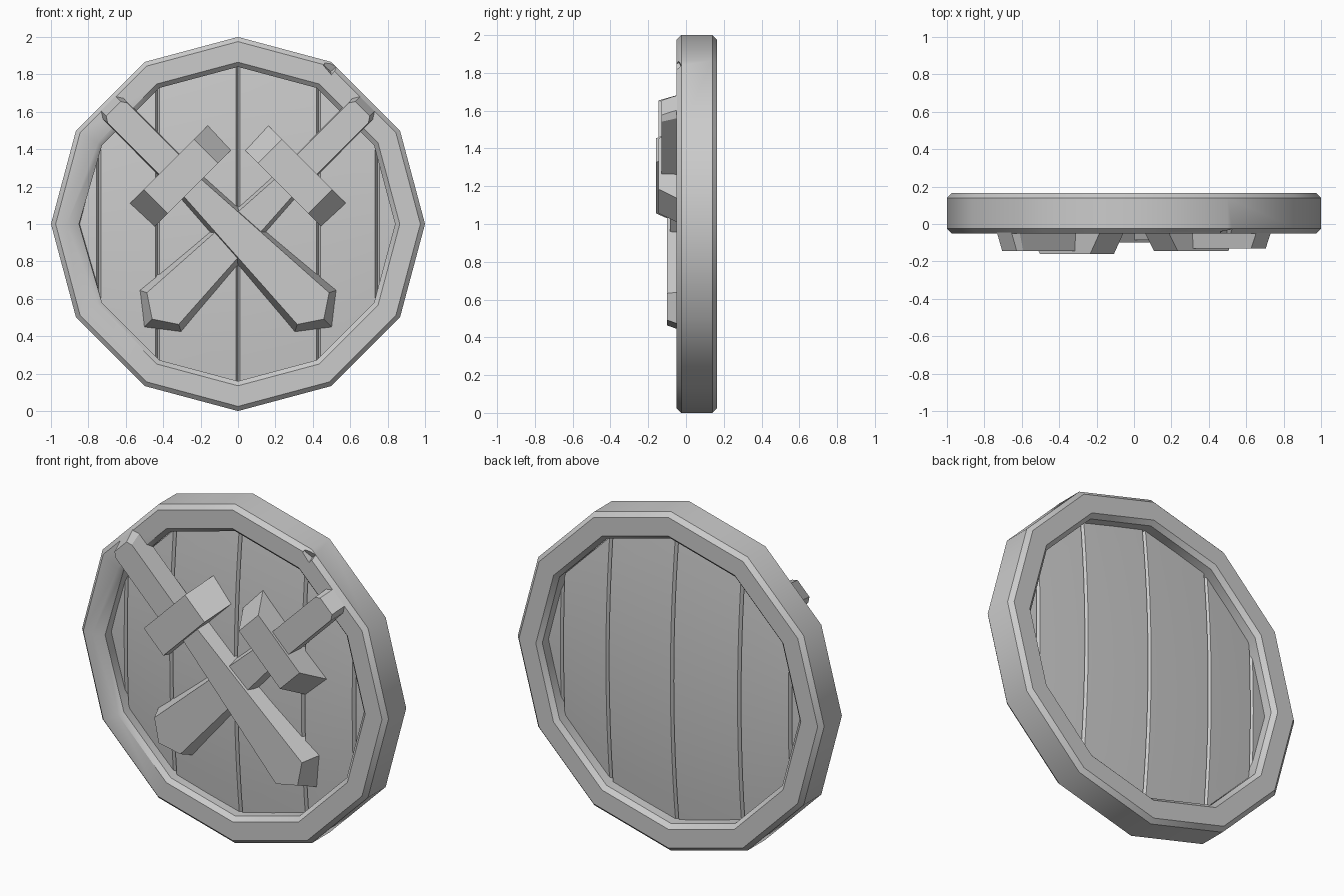
import bpy, bmesh, math
from mathutils import Vector

if "Cube" in bpy.data.objects:
    bpy.data.objects.remove(bpy.data.objects["Cube"])

grey = bpy.data.materials.new("plain_grey")
grey.use_nodes = True
grey.diffuse_color = (0.6, 0.6, 0.6, 1)
grey.node_tree.nodes["Principled BSDF"].inputs["Base Color"].default_value = (0.6, 0.6, 0.6, 1)


def finish(name, bm, smooth=0):
    bmesh.ops.remove_doubles(bm, verts=bm.verts, dist=0.0005)
    bmesh.ops.recalc_face_normals(bm, faces=bm.faces)
    mesh = bpy.data.meshes.new(name)
    bm.to_mesh(mesh)
    bm.free()
    mesh.materials.append(grey)
    obj = bpy.data.objects.new(name, mesh)
    bpy.context.collection.objects.link(obj)
    if smooth:
        bpy.ops.object.select_all(action='DESELECT')
        obj.select_set(True)
        bpy.context.view_layer.objects.active = obj
        bpy.ops.object.shade_smooth_by_angle(angle=math.radians(smooth))
    return obj


# Twelve-sided rim: chamfered section (radius, y) swept round
SIDES = 12
section = [(0.975, -0.05), (1.0, -0.025), (1.0, 0.14), (0.975, 0.165),
           (0.865, 0.165), (0.84, 0.14), (0.84, -0.025), (0.865, -0.05)]
bm = bmesh.new()
rings = []
for i in range(SIDES):
    a = i * math.tau / SIDES
    rings.append([bm.verts.new((r * math.cos(a), y, 1 + r * math.sin(a))) for r, y in section])
for i in range(SIDES):
    p, q = rings[i], rings[(i + 1) % SIDES]
    for j in range(len(section)):
        k = (j + 1) % len(section)
        bm.faces.new((p[j], p[k], q[k], q[j]))
# worn dent on the inner edge
rings[6][7].co.x = -0.915
rings[6][6].co.x = -0.85
rim = finish("rim", bm, 35)

# Small nick in the rim's front edge
bm = bmesh.new()
bmesh.ops.create_cube(bm, size=0.06)
nick = finish("nick_cutter", bm)
nick.location = (0.5, -0.06, 1.84)
nick.rotation_euler = (0.6, 0.7, 0.5)
nick.hide_render = True
nick.hide_set(True)
cut = rim.modifiers.new("nick", 'BOOLEAN')
cut.object = nick
cut.solver = 'EXACT'


# Planks: slices of a lens-shaped board, split at the rim corners
R = 0.86
GROOVE = 0.011
cuts = [R * math.cos(i * math.tau / SIDES) for i in range(6, -1, -1)]


def half_height(x, i):
    t = (x - cuts[i]) / (cuts[i + 1] - cuts[i])
    z0, z1 = (math.sqrt(max(0, R * R - c * c)) for c in cuts[i:i + 2])
    return z0 + (z1 - z0) * t


def plank(i):
    bm = bmesh.new()
    x0, x1 = cuts[i], cuts[i + 1]
    xs = [x0, x0 + GROOVE, (x0 + x1) / 2, x1 - GROOVE, x1]
    rows = 12
    grids = []
    for side in (-1, 1):
        grid = []
        for c, x in enumerate(xs):
            h = half_height(x, i)
            col = []
            for r in range(rows + 1):
                z = h * (2 * r / rows - 1)
                bulge = 0.025 + 0.05 * max(0, 1 - (x * x + z * z) / R ** 2)
                if c in (0, 4):
                    bulge -= 0.018
                col.append(bm.verts.new((x, 0.055 + side * bulge, 1 + z)))
            grid.append(col)
        for c in range(4):
            for r in range(rows):
                bm.faces.new((grid[c][r], grid[c + 1][r], grid[c + 1][r + 1], grid[c][r + 1]))
        grids.append(grid)
    f, b = grids
    for c in range(4):
        for r in (0, rows):
            bm.faces.new((f[c][r], f[c + 1][r], b[c + 1][r], b[c][r]))
    for c in (0, 4):
        for r in range(rows):
            bm.faces.new((f[c][r], f[c][r + 1], b[c][r + 1], b[c][r]))
    bmesh.ops.dissolve_degenerate(bm, dist=0.0005, edges=bm.edges)
    finish(f"plank_{i + 1}", bm, 25)


for i in range(6):
    plank(i)


# Swords: tapered blocks placed along (u) and across (v) a diagonal line
def block(name, side, centre, back, front, y_back, y_front):
    along = Vector((-side, 0, -1)).normalized()
    across = Vector((-side, 0, 1)).normalized()
    bm = bmesh.new()
    loops = [[bm.verts.new(Vector(centre) + along * u + across * v + Vector((0, y, 0)))
              for u, v in outline] for outline, y in ((back, y_back), (front, y_front))]
    bm.faces.new(loops[0])
    bm.faces.new(loops[1])
    n = len(back)
    for j in range(n):
        k = (j + 1) % n
        bm.faces.new((loops[0][j], loops[0][k], loops[1][k], loops[1][j]))
    finish(name, bm)


def mirrored(half):
    return half + [(u, -v) for u, v in reversed(half) if v > 0]


def sword(label, side, lift):
    hilt = (side * 0.305, 0, 1.255)
    block(f"{label}_guard", side, hilt,
          mirrored([(-0.09, 0.305), (0.09, 0.305)]),
          mirrored([(-0.09, 0.19), (0.09, 0.19)]), 0.02, -0.145 - lift)
    block(f"{label}_grip", side, hilt,
          mirrored([(-0.56, 0.055), (-0.52, 0.08), (0, 0.08)]),
          mirrored([(-0.51, 0.055), (-0.48, 0.075), (0, 0.075)]), -0.02, -0.13 - lift)
    block(f"{label}_blade", side, hilt,
          mirrored([(0, 0.085), (1.02, 0.16), (1.14, 0)]),
          mirrored([(0, 0.06), (1.0, 0.12), (1.08, 0)]), 0.02, -0.085 - lift)


sword("left_sword", 1, 0.0)
sword("right_sword", -1, 0.015)
